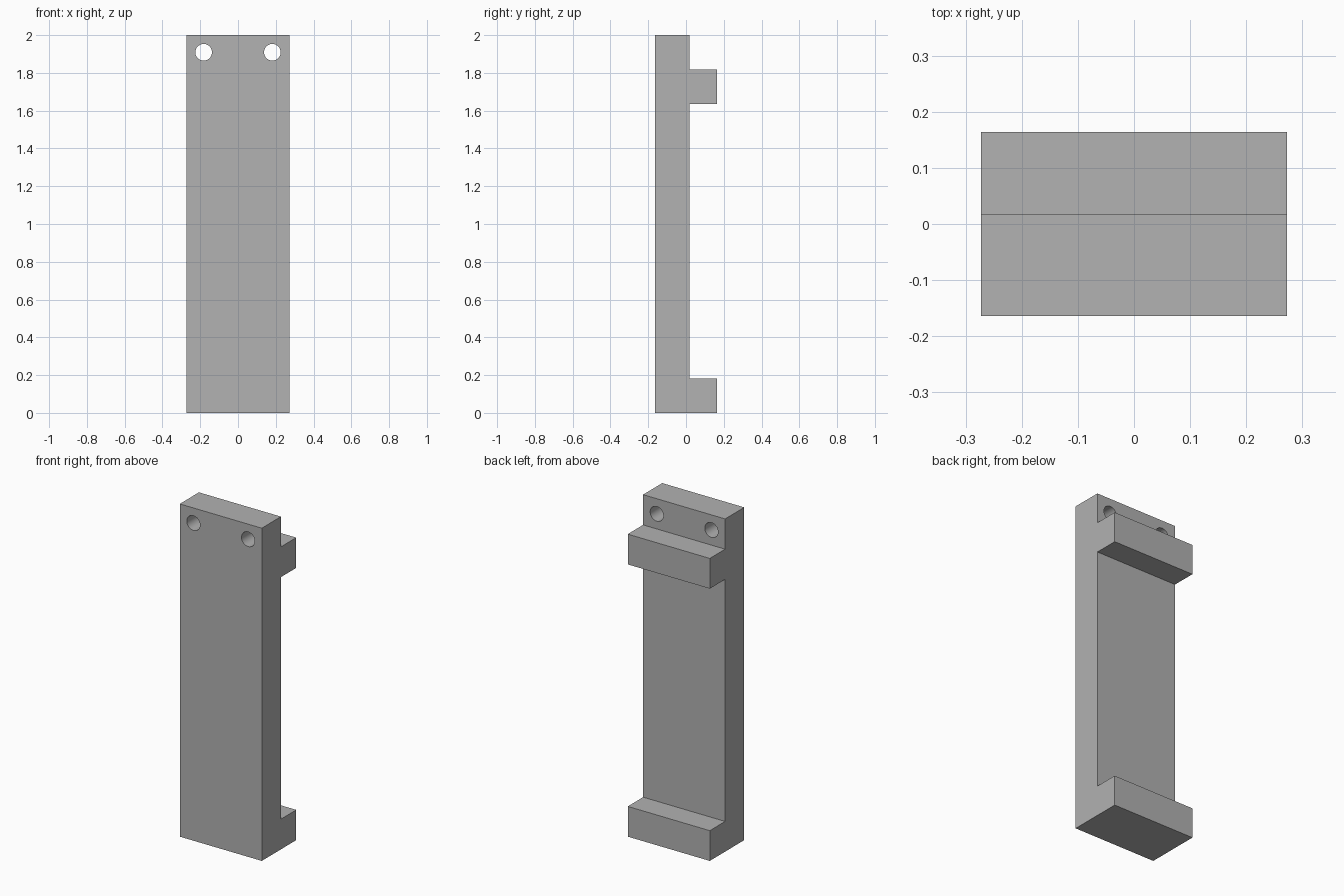
import bpy
import bmesh
import math

cube = bpy.data.objects.get("Cube")
if cube:
    bpy.data.objects.remove(cube, do_unlink=True)

U = 2 / 11                       # basic module of the bracket
HALF_W = 1.5 * U
FRONT, BACK, RAIL = -0.9 * U, 0.1 * U, 0.9 * U

grey = bpy.data.materials.new("plain grey")
grey.use_nodes = True
colour = (0.445, 0.445, 0.445, 1)
grey.diffuse_color = colour
grey.node_tree.nodes["Principled BSDF"].inputs["Base Color"].default_value = colour

# Side profile (y, z): back plate with a foot rail and an upper rail
profile = [(FRONT, 0), (RAIL, 0), (RAIL, U), (BACK, U),
           (BACK, 9 * U), (RAIL, 9 * U), (RAIL, 10 * U), (BACK, 10 * U),
           (BACK, 11 * U), (FRONT, 11 * U)]
bm = bmesh.new()
face = bm.faces.new([bm.verts.new((-HALF_W, y, z)) for y, z in profile])
side = bmesh.ops.extrude_face_region(bm, geom=[face])
verts = [g for g in side["geom"] if isinstance(g, bmesh.types.BMVert)]
bmesh.ops.translate(bm, verts=verts, vec=(2 * HALF_W, 0, 0))
bmesh.ops.recalc_face_normals(bm, faces=bm.faces)
mesh = bpy.data.meshes.new("bracket")
bm.to_mesh(mesh)
bm.free()
mesh.materials.append(grey)
bracket = bpy.data.objects.new("bracket", mesh)
bpy.context.collection.objects.link(bracket)

# Pair of screw holes through the top of the plate
cutters = []
for name, sx in (("right_hole_cutter", -1), ("left_hole_cutter", 1)):
    bpy.ops.mesh.primitive_cylinder_add(
        vertices=48, radius=0.044, depth=2 * U,
        location=(sx * U, (FRONT + BACK) / 2, 10.5 * U),
        rotation=(math.pi / 2, 0, 0))
    cutter = bpy.context.object
    cutter.name = name
    cutter.hide_render = True
    cutter.data.materials.append(grey)
    cutters.append(cutter)
    cut = bracket.modifiers.new(name, 'BOOLEAN')
    cut.operation = 'DIFFERENCE'
    cut.solver = 'EXACT'
    cut.object = cutter

# Apply the cuts, drop the cutters, smooth only the hole walls
bpy.ops.object.select_all(action='DESELECT')
bpy.context.view_layer.objects.active = bracket
bracket.select_set(True)
for name in [m.name for m in bracket.modifiers]:
    bpy.ops.object.modifier_apply(modifier=name)
for cutter in cutters:
    bpy.data.objects.remove(cutter, do_unlink=True)
bpy.ops.object.shade_smooth_by_angle(angle=math.radians(30))
